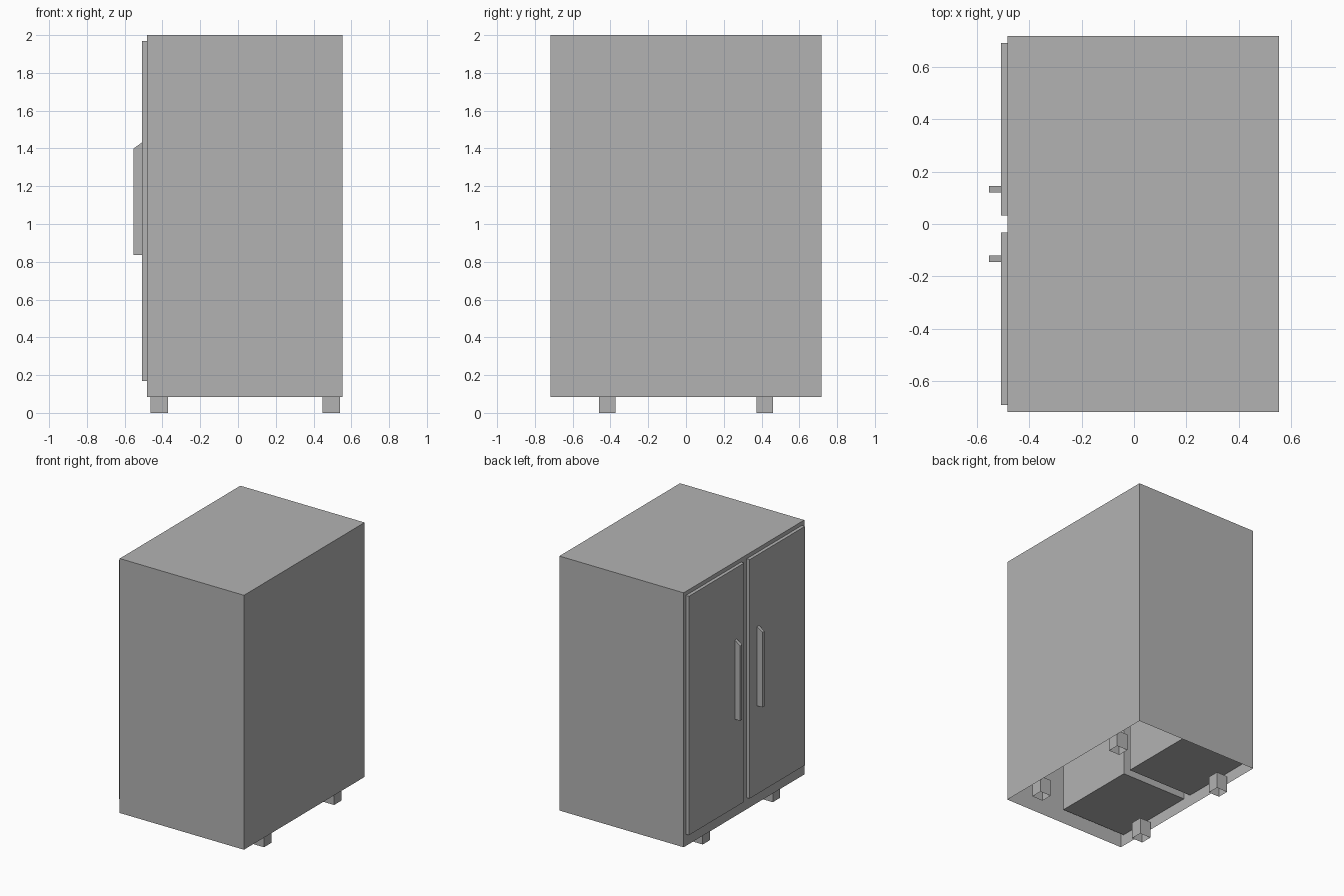
import bpy
import bmesh
from mathutils import Vector

cube = bpy.data.objects.get("Cube")
if cube:
    bpy.data.objects.remove(cube, do_unlink=True)

GREY = (0.45, 0.45, 0.45, 1.0)
grey = bpy.data.materials.new("plain grey")
grey.use_nodes = True
grey.diffuse_color = GREY
grey.node_tree.nodes["Principled BSDF"].inputs["Base Color"].default_value = GREY


def finish(name, bm):
    mesh = bpy.data.meshes.new(name)
    bm.to_mesh(mesh)
    bm.free()
    mesh.materials.append(grey)
    obj = bpy.data.objects.new(name, mesh)
    bpy.context.collection.objects.link(obj)
    return obj


def box(name, lo, hi, open_sides=()):
    """Box between two corners; faces pointing along open_sides are left out."""
    bm = bmesh.new()
    bmesh.ops.create_cube(bm, size=1)
    bm.normal_update()
    gone = [f for f in bm.faces
            if any(f.normal.dot(Vector(d)) > 0.9 for d in open_sides)]
    bmesh.ops.delete(bm, geom=gone, context='FACES')
    for v in bm.verts:
        v.co = [(a + b) / 2 + c * (b - a) for a, b, c in zip(lo, hi, v.co)]
    return finish(name, bm)


DOWN = (0, 0, -1)
FRONT_X = -0.483          # face that carries the doors
DOOR_X = -0.508           # outer face of the doors
DOOR_Z = (0.17, 1.97)

# Cabinet shell, open underneath
box("cabinet_shell", (FRONT_X, -0.718, 0.083), (0.5525, 0.718, 2.0), [DOWN])

for side, s in (("left", 1), ("right", -1)):
    y0, y1 = sorted((s * 0.0325, s * 0.69))
    # Door slab and the compartment behind it
    box(f"{side}_door", (DOOR_X, y0, DOOR_Z[0]), (FRONT_X, y1, DOOR_Z[1]))
    box(f"{side}_compartment", (FRONT_X, y0, DOOR_Z[0]),
        (0.065, y1, DOOR_Z[1]), [(-1, 0, 0)])

    # Handle with a sloping top
    h0, h1 = sorted((s * 0.121, s * 0.145))
    handle = box(f"{side}_handle", (-0.5525, h0, 0.835), (DOOR_X, h1, 1.432))
    for v in handle.data.vertices:
        if v.co.z > 1.0 and v.co.x < -0.53:
            v.co.z = 1.40

    # Hollow feet, open at the bottom
    for end, x in (("front", -0.416), ("back", 0.494)):
        box(f"{side}_{end}_foot", (x - 0.046, s * 0.417 - 0.044, 0),
            (x + 0.046, s * 0.417 + 0.044, 0.125), [DOWN])
